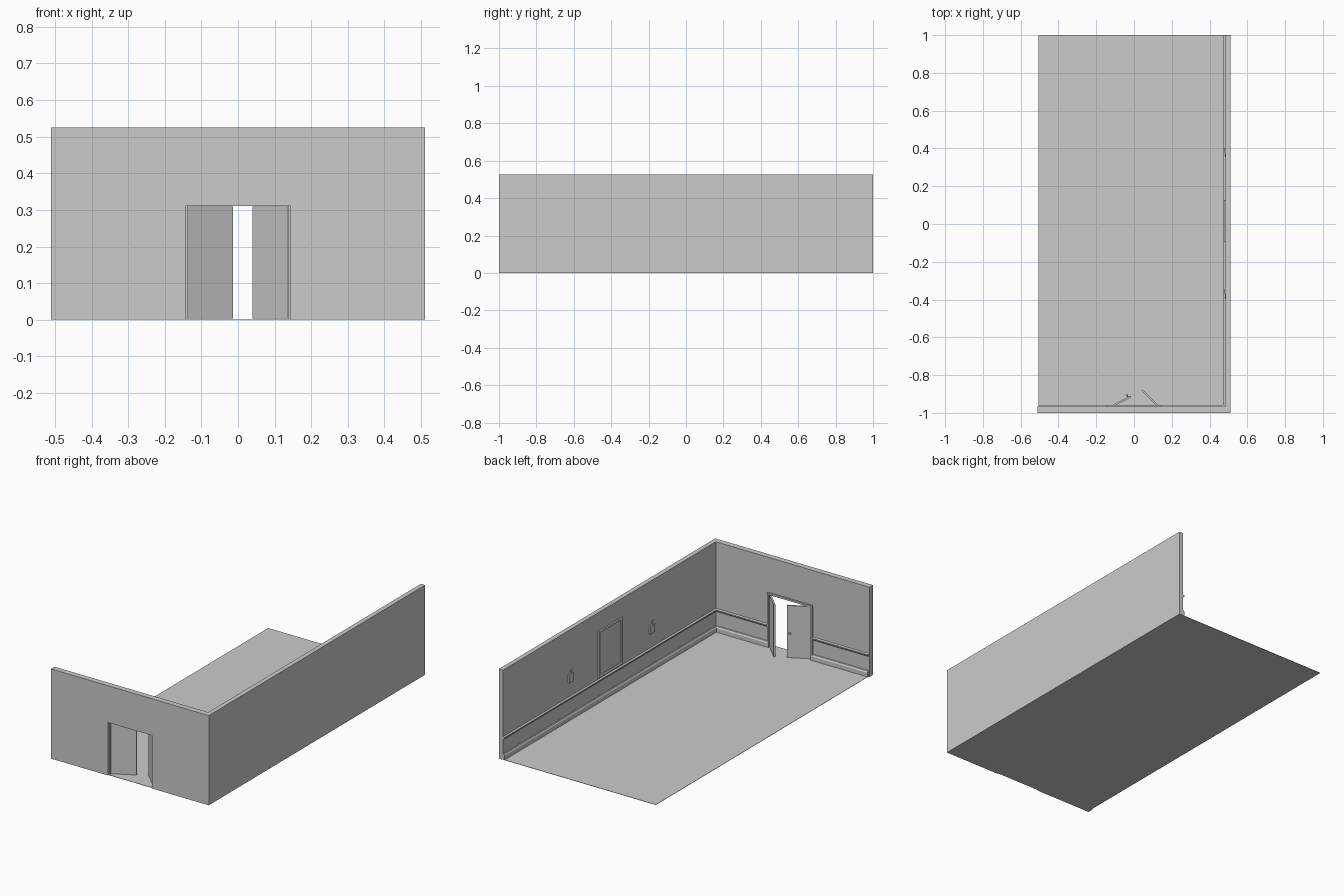
import bpy, bmesh, math
from mathutils import Matrix, Vector

if "Cube" in bpy.data.objects:
    bpy.data.objects.remove(bpy.data.objects["Cube"])

WX, WY = 0.484, -0.967      # inner faces of the side and front walls
TOP = 0.525


def finish(name, bm):
    bmesh.ops.recalc_face_normals(bm, faces=bm.faces)
    me = bpy.data.meshes.new(name)
    bm.to_mesh(me)
    bm.free()
    ob = bpy.data.objects.new(name, me)
    bpy.context.collection.objects.link(ob)
    return ob


def box(name, lo, hi):
    lo, hi = Vector(lo), Vector(hi)
    bm = bmesh.new()
    m = Matrix.Translation((lo + hi) / 2) @ Matrix.Diagonal((*(hi - lo), 1))
    bmesh.ops.create_cube(bm, size=1, matrix=m)
    return finish(name, bm)


def arch(name, outer, top, inner, inner_top, y0, y1):
    """Upside-down U outline in the x-z plane, extruded along y."""
    pts = [(-outer, 0), (-outer, top), (outer, top), (outer, 0),
           (inner, 0), (inner, inner_top), (-inner, inner_top), (-inner, 0)]
    bm = bmesh.new()
    f = bm.faces.new([bm.verts.new((x, y0, z)) for x, z in pts])
    ext = bmesh.ops.extrude_face_region(bm, geom=[f])
    vs = [v for v in ext["geom"] if isinstance(v, bmesh.types.BMVert)]
    bmesh.ops.translate(bm, vec=(0, y1 - y0, 0), verts=vs)
    return finish(name, bm)


def moulding(name, path, profile):
    """Sweep a (depth, height) profile along wall points with given mitre directions."""
    bm = bmesh.new()
    rings = [[bm.verts.new((x + dx * d, y + dy * d, z)) for d, z in profile]
             for x, y, dx, dy in path]
    n = len(profile)
    for a, b in zip(rings, rings[1:]):
        for i in range(n):
            j = (i + 1) % n
            bm.faces.new((a[i], a[j], b[j], b[i]))
    bm.faces.new(rings[0])
    bm.faces.new(rings[-1])
    return finish(name, bm)


# Floor and walls
box("floor", (-0.505, -0.995, 0), (0.508, 1, 0.002))
arch("front_wall", 0.511, TOP, 0.143, 0.31, -1, WY)
box("side_wall", (WX, WY, 0), (0.511, 1, TOP))

# Baseboard and chair rail, interrupted by the doorway
base = [(0, 0.002), (0.010, 0.002), (0.010, 0.026), (0.005, 0.034), (0, 0.036)]
rail = [(0, 0.118), (0.004, 0.120), (0.009, 0.126), (0.009, 0.132), (0, 0.136)]
long_run = [(WX, 1, -1, 0), (WX, WY, -1, 1), (0.144, WY, 0, 1)]
short_run = [(-0.144, WY, 0, 1), (-0.505, WY, 0, 1)]
for label, prof in (("baseboard", base), ("chair_rail", rail)):
    moulding(label + "_long", long_run, prof)
    moulding(label + "_short", short_run, prof)

# Door casing
arch("door_casing", 0.146, 0.321, 0.137, 0.311, -0.985, -0.957)

# Two door leaves swung inwards
LEAF = 0.137
for name, side, angle in (("left_door", -1, 27), ("right_door", 1, 135)):
    a = math.radians(angle)
    y0, y1 = (0, 0.009) if side < 0 else (-0.009, 0)
    door = box(name, (0, y0, 0.004), (LEAF, y1, 0.309))
    place = Matrix.Translation((side * 0.136, -0.979, 0)) @ Matrix.Rotation(a, 4, 'Z')
    door.data.transform(place)
    if side < 0:
        # Round knob on a short stem
        bm = bmesh.new()
        m = place @ Matrix.Translation((LEAF - 0.016, 0.019, 0.15))
        bmesh.ops.create_uvsphere(bm, u_segments=12, v_segments=8, radius=0.006, matrix=m)
        m = place @ Matrix.Translation((LEAF - 0.016, 0.012, 0.15)) @ Matrix.Rotation(math.pi / 2, 4, 'X')
        bmesh.ops.create_cone(bm, cap_ends=True, segments=10, radius1=0.003,
                              radius2=0.003, depth=0.012, matrix=m)
        knob = finish("door_knob", bm)
        for p in knob.data.polygons:
            p.use_smooth = True

# Picture on the side wall: panel plus four-sided frame
y0, y1, z0, z1, b = -0.096, 0.126, 0.143, 0.418, 0.016
box("picture_panel", (WX - 0.004, y0 + b, z0 + b), (WX, y1 - b, z1 - b))
bm = bmesh.new()
rings = []
for inset, depth in ((0, 0), (0, 0.008), (0.006, 0.011), (b, 0.007), (b, 0)):
    rings.append([bm.verts.new((WX - depth, y, z)) for y, z in (
        (y0 + inset, z0 + inset), (y1 - inset, z0 + inset),
        (y1 - inset, z1 - inset), (y0 + inset, z1 - inset))])
for p, q in zip(rings, rings[1:] + rings[:1]):
    for i in range(4):
        j = (i + 1) % 4
        bm.faces.new((p[i], p[j], q[j], q[i]))
finish("picture_frame", bm)

# Wall lamps: thin back plate and shallow shade
for name, y in (("near", -0.37), ("far", 0.38)):
    box(name + "_lamp_plate", (WX - 0.003, y - 0.024, 0.222), (WX, y - 0.004, 0.288))
    box(name + "_lamp_shade", (WX - 0.010, y - 0.018, 0.222), (WX - 0.001, y + 0.022, 0.272))
